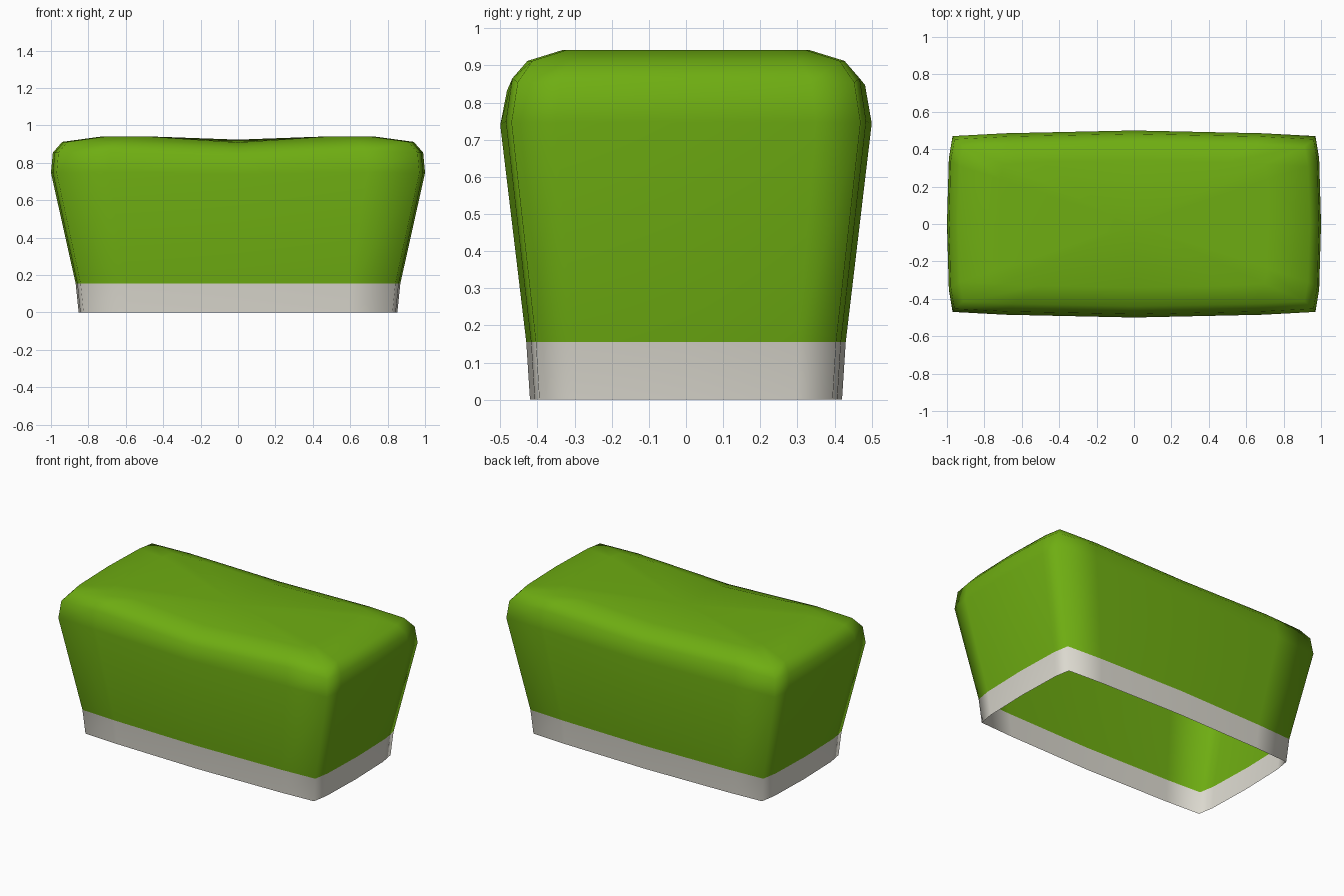
import bpy, bmesh

if "Cube" in bpy.data.objects:
    bpy.data.objects.remove(bpy.data.objects["Cube"])


def material(name, rgb):
    m = bpy.data.materials.new(name)
    m.diffuse_color = (*rgb, 1)
    m.use_nodes = True
    m.node_tree.nodes["Principled BSDF"].inputs["Base Color"].default_value = m.diffuse_color
    return m


# Unit outline: softly bulged rectangle with clipped corners, counter-clockwise
front = [(-0.97, -0.94), (-0.69, -0.97), (0, -1), (0.69, -0.97), (0.97, -0.94)]
side = [(0.99, -0.70), (1, 0), (0.99, 0.70)]
half = front + side
outline = half + [(-x, -y) for x, y in half]

# Rings from base to crown: half width, half depth, height, sag at mid-length
rings = [
    (0.852, 0.420, 0.000, 0.0),
    (0.868, 0.430, 0.155, 0.0),
    (1.000, 0.500, 0.750, 0.01),
    (0.990, 0.482, 0.865, 0.03),
    (0.940, 0.440, 0.912, 0.03),
    (0.720, 0.340, 0.942, 0.03),
]

bm = bmesh.new()
loops = []
for sx, sy, z, sag in rings:
    loop = []
    for x, y in outline:
        dip = sag * max(0, 1 - abs(x) / 0.69) * (1.1 if y < 0 else 0.6)
        corner = 0.35 * sag if abs(x) > 0.9 and z < 0.9 else 0
        loop.append(bm.verts.new((x * sx, y * sy, z - dip - corner)))
    loops.append(loop)

# Walls: the lowest band is the pale base, the rest is foliage
n = len(outline)
for level, (a, b) in enumerate(zip(loops, loops[1:])):
    for i in range(n):
        j = (i + 1) % n
        f = bm.faces.new((a[i], a[j], b[j], b[i]))
        f.material_index = 1 if level == 0 else 0

# Crown, gently dished; the underside stays open
centre = bm.verts.new((0, 0, 0.915))
top = loops[-1]
for i in range(n):
    bm.faces.new((top[i], top[(i + 1) % n], centre))

for f in bm.faces:
    f.smooth = True

mesh = bpy.data.meshes.new("hedge")
bm.to_mesh(mesh)
bm.free()
mesh.materials.append(material("leaf green", (0.157, 0.42, 0.006)))
mesh.materials.append(material("pale stone", (0.72, 0.70, 0.63)))
hedge = bpy.data.objects.new("hedge", mesh)
bpy.context.collection.objects.link(hedge)
